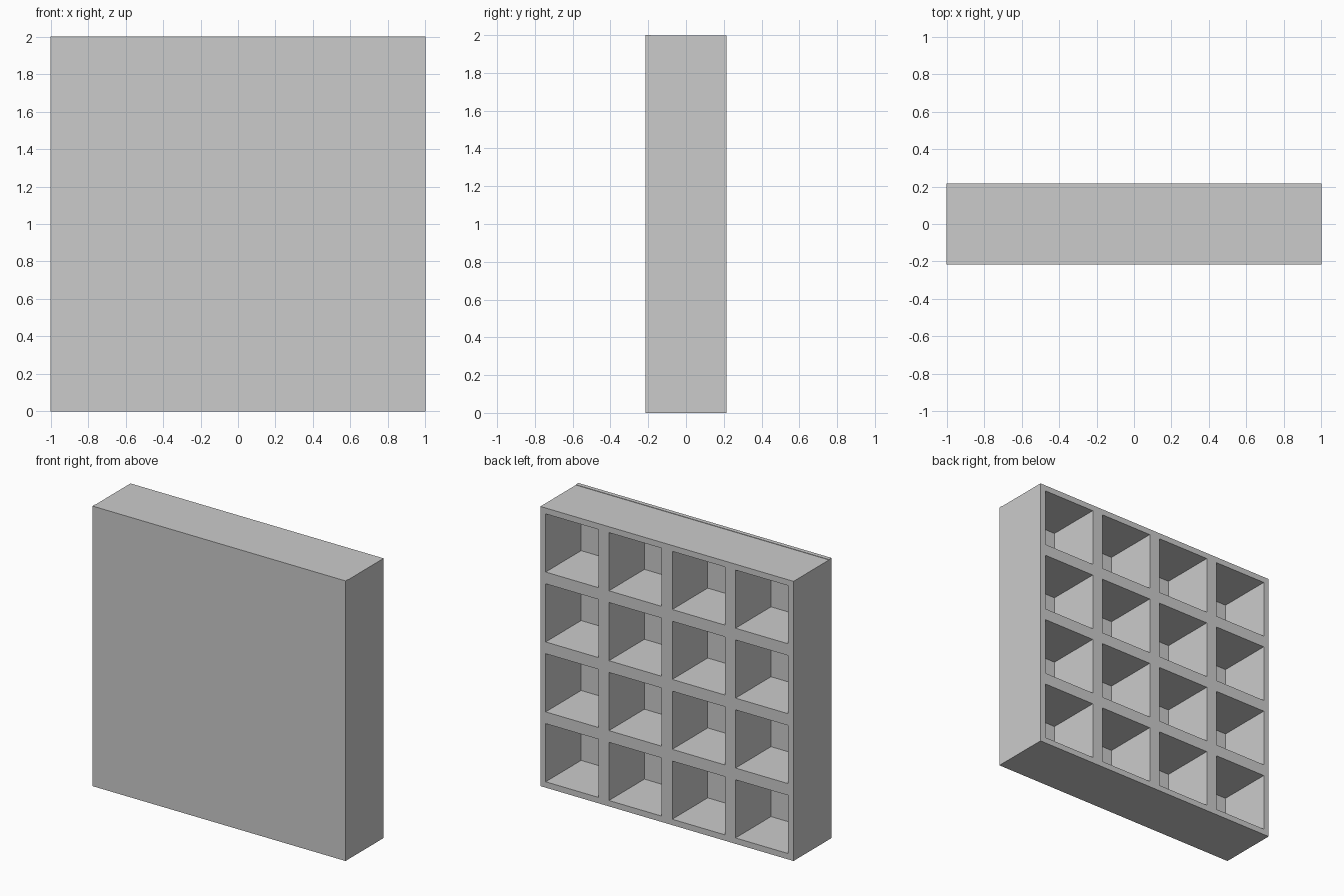
import bpy, bmesh
from mathutils import Matrix, Vector

if "Cube" in bpy.data.objects:
    bpy.data.objects.remove(bpy.data.objects["Cube"])

BACK, SEAM, OPEN = -0.215, -0.185, 0.215   # y of panel face, panel/frame seam, open side
CELLS, WALL = 4, 0.042                     # cells per side, half a divider's thickness


def finish(bm, name):
    bmesh.ops.recalc_face_normals(bm, faces=bm.faces)
    mesh = bpy.data.meshes.new(name)
    bm.to_mesh(mesh)
    bm.free()
    obj = bpy.data.objects.new(name, mesh)
    bpy.context.collection.objects.link(obj)
    return obj


# Shelf lattice: a 4 x 4 grid, inset per cell, holes removed, extruded to depth
bm = bmesh.new()
bmesh.ops.create_grid(bm, x_segments=CELLS, y_segments=CELLS, size=1.0)
cells = bm.faces[:]
bmesh.ops.inset_individual(bm, faces=cells, thickness=WALL, use_even_offset=True)
bmesh.ops.delete(bm, geom=cells, context='FACES')
# stand the grid upright, a hair lower than the panel
bmesh.ops.transform(bm, verts=bm.verts, matrix=Matrix((
    (1, 0, 0, 0), (0, 0, 1, SEAM), (0, 0.9985, 0, 0.9985), (0, 0, 0, 1))))
res = bmesh.ops.extrude_face_region(bm, geom=bm.faces[:], use_keep_orig=True)
new = [g for g in res["geom"] if isinstance(g, bmesh.types.BMVert)]
bmesh.ops.translate(bm, verts=new, vec=Vector((0, OPEN - SEAM, 0)))
finish(bm, "shelf_lattice")

# Thin closing panel
bm = bmesh.new()
bmesh.ops.create_cube(bm, size=1.0)
bmesh.ops.scale(bm, verts=bm.verts, vec=(2.0, SEAM - BACK, 2.0))
bmesh.ops.translate(bm, verts=bm.verts, vec=(0, (SEAM + BACK) / 2, 1.0))
finish(bm, "closing_panel")
